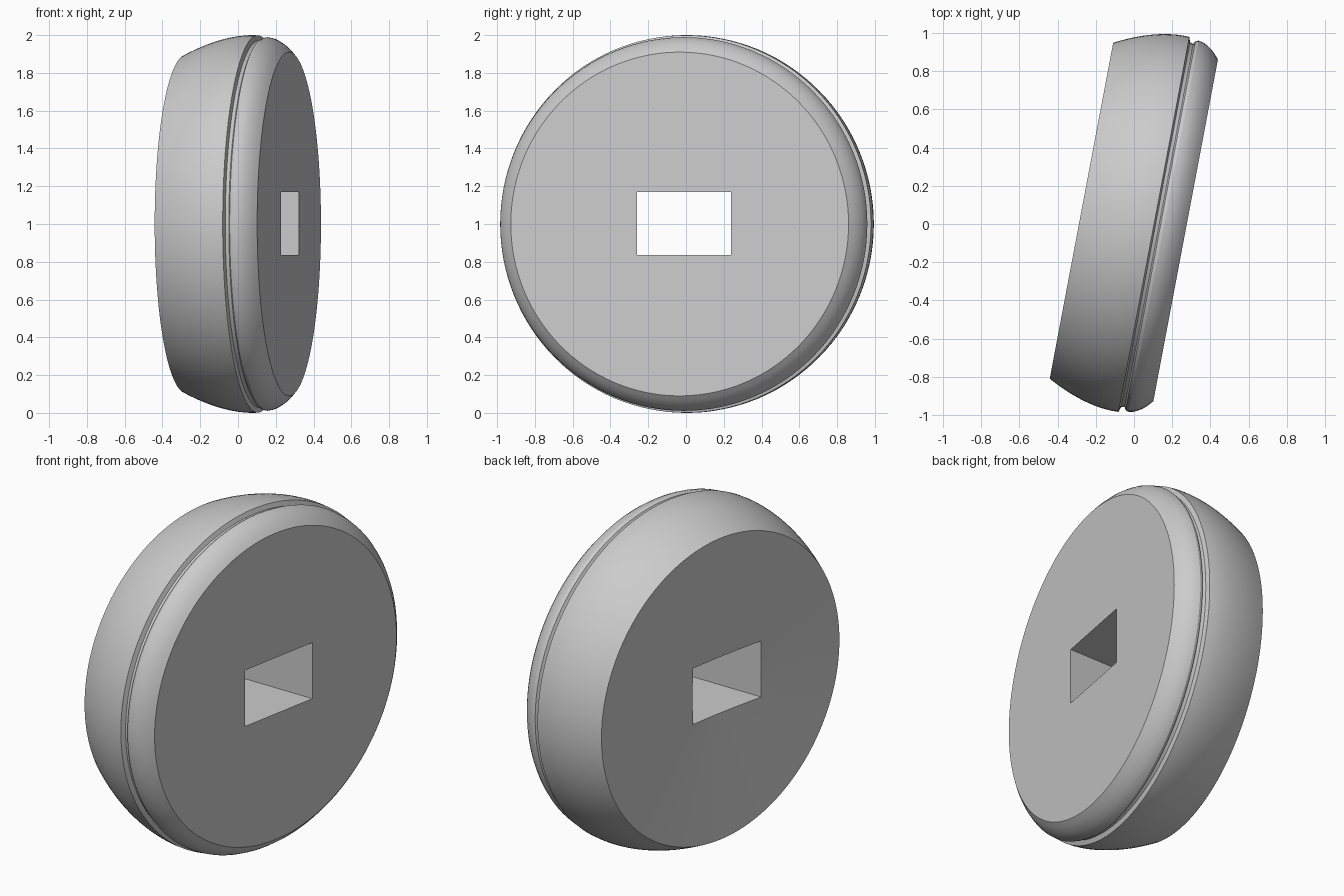
import bpy
import bmesh
from math import cos, sin, tau, radians
from mathutils import Matrix

if "Cube" in bpy.data.objects:
    bpy.data.objects.remove(bpy.data.objects["Cube"])

SEGMENTS = 128

# Plain grey material
grey = bpy.data.materials.new("grey")
grey.use_nodes = True
colour = (0.6, 0.6, 0.6, 1)
grey.diffuse_color = colour
grey.node_tree.nodes["Principled BSDF"].inputs["Base Color"].default_value = colour


def lathe(name, profile):
    """Turn (position along x, radius) points around the x axis."""
    bm = bmesh.new()
    rings = []
    for x, r in profile:
        count = SEGMENTS if r else 1
        rings.append([bm.verts.new((x, r * cos(tau * i / count), r * sin(tau * i / count)))
                      for i in range(count)])
    for a, b in zip(rings, rings[1:]):
        for i in range(SEGMENTS):
            j = (i + 1) % SEGMENTS
            corners = [a[i % len(a)], a[j % len(a)], b[j % len(b)], b[i % len(b)]]
            bm.faces.new(list(dict.fromkeys(corners)))
    bm.faces.new(rings[-1])
    bmesh.ops.recalc_face_normals(bm, faces=bm.faces)
    mesh = bpy.data.meshes.new(name)
    bm.to_mesh(mesh)
    bm.free()
    obj = bpy.data.objects.new(name, mesh)
    bpy.context.collection.objects.link(obj)
    mesh.materials.append(grey)
    return obj


# Disc: shallow dished face, bulging rim, groove, rounded shoulder, flat face
bulge = [(-0.283 + 0.353 * t, 1 - 0.105 * (1 - t) ** 1.8) for t in [i / 10 for i in range(11)]]
groove = [(0.103, 0.999), (0.112, 0.972), (0.13, 0.967), (0.138, 0.983)]
shoulder = [(0.155, 0.989), (0.18, 0.984), (0.205, 0.972), (0.23, 0.955), (0.252, 0.934), (0.272, 0.91)]
disc = lathe("disc", [(-0.243, 0)] + bulge + groove + shoulder)
disc.data.transform(Matrix.Translation((0.003, 0.017, 1)) @ Matrix.Rotation(radians(-10.7), 4, "Z"))

# Rectangular slot running straight through
bpy.ops.mesh.primitive_cube_add(size=1, location=(0, -0.01, 1.003))
cutter = bpy.context.object
cutter.name = "slot_cutter"
cutter.scale = (2, 0.497, 0.333)
cutter.data.materials.append(grey)
cutter.hide_render = True
cutter.hide_set(True)

slot = disc.modifiers.new("slot", "BOOLEAN")
slot.operation = "DIFFERENCE"
slot.solver = "EXACT"
slot.object = cutter

bpy.context.view_layer.objects.active = disc
disc.select_set(True)
bpy.ops.object.modifier_apply(modifier="slot")
bpy.data.objects.remove(cutter)
bpy.ops.object.shade_smooth_by_angle(angle=radians(30))
